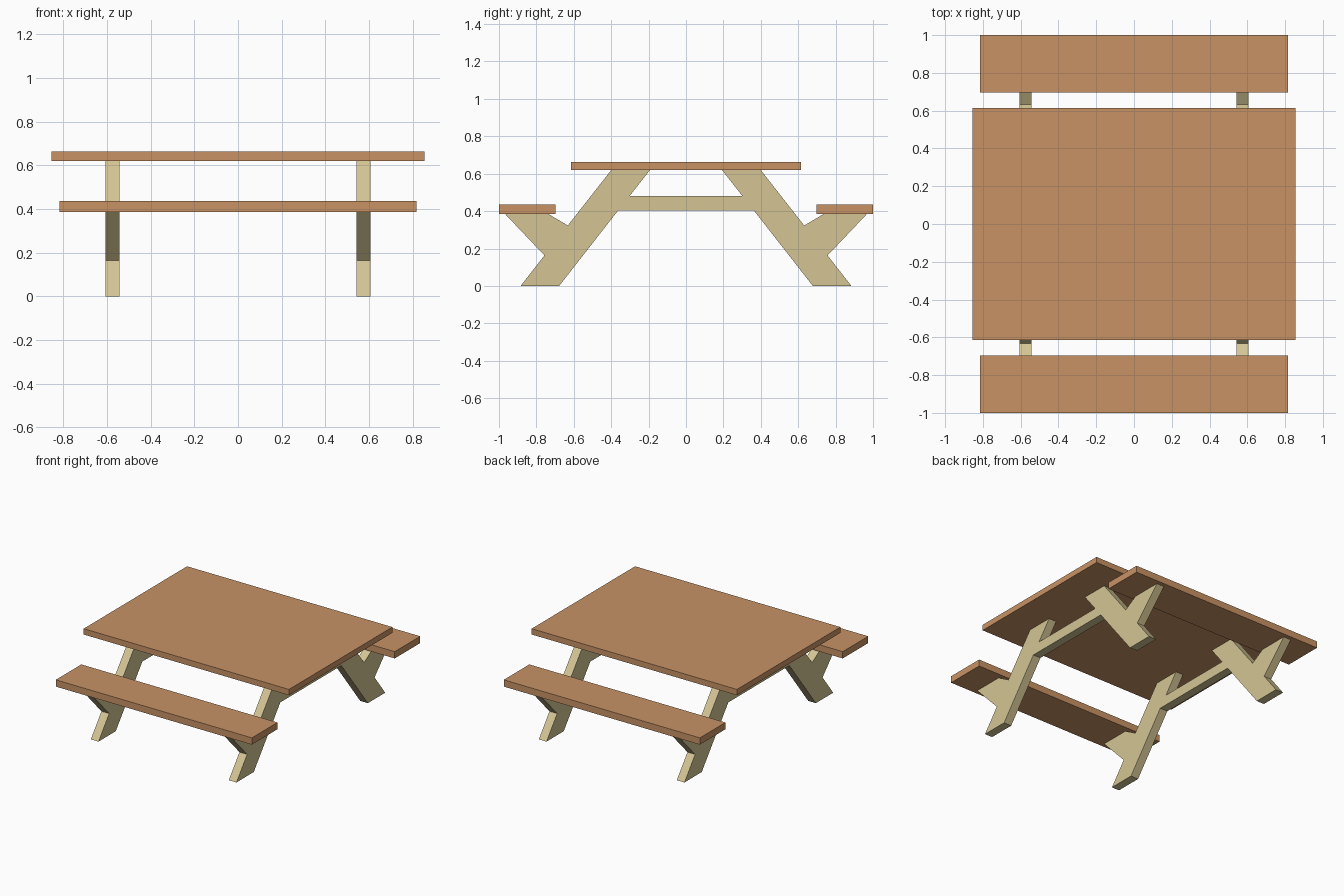
import bpy, bmesh

if "Cube" in bpy.data.objects:
    bpy.data.objects.remove(bpy.data.objects["Cube"])


def material(name, color):
    m = bpy.data.materials.new(name)
    m.diffuse_color = color
    m.use_nodes = True
    m.node_tree.nodes["Principled BSDF"].inputs["Base Color"].default_value = m.diffuse_color
    return m


plank_mat = material("plank_wood", (0.58, 0.29, 0.13, 1))
frame_mat = material("frame_wood", (0.66, 0.56, 0.30, 1))


def finish(name, bm, mat):
    bmesh.ops.recalc_face_normals(bm, faces=bm.faces)
    mesh = bpy.data.meshes.new(name)
    bm.to_mesh(mesh)
    bm.free()
    mesh.materials.append(mat)
    bpy.context.collection.objects.link(bpy.data.objects.new(name, mesh))


def slab(name, half_x, y0, y1, z0, z1):
    bm = bmesh.new()
    bmesh.ops.create_cube(bm, size=1)
    for v in bm.verts:
        v.co.x *= 2 * half_x
        v.co.y = y0 if v.co.y < 0 else y1
        v.co.z = z0 if v.co.z < 0 else z1
    finish(name, bm, plank_mat)


# Table top and the two benches
slab("table_top", 0.854, -0.614, 0.614, 0.619, 0.663)
slab("front_bench", 0.816, -1.0, -0.697, 0.385, 0.436)
slab("back_bench", 0.816, 0.697, 1.0, 0.385, 0.436)

# Half outline of an end frame: crossbar, leg and bench bracket
half = [(0.363, 0.403), (0.678, 0), (0.884, 0), (0.757, 0.163),
        (0.968, 0.385), (0.737, 0.385), (0.632, 0.323), (0.4, 0.619),
        (0.193, 0.619), (0.302, 0.48)]
outline = half + [(-y, z) for y, z in reversed(half)]


def end_frame(name, x0, x1):
    bm = bmesh.new()
    face = bm.faces.new([bm.verts.new((x0, y, z)) for y, z in outline])
    ext = bmesh.ops.extrude_face_region(bm, geom=[face], use_keep_orig=True)
    moved = [g for g in ext["geom"] if isinstance(g, bmesh.types.BMVert)]
    bmesh.ops.translate(bm, verts=moved, vec=(x1 - x0, 0, 0))
    finish(name, bm, frame_mat)


# Left and right end frames
end_frame("left_frame", -0.606, -0.542)
end_frame("right_frame", 0.542, 0.606)
